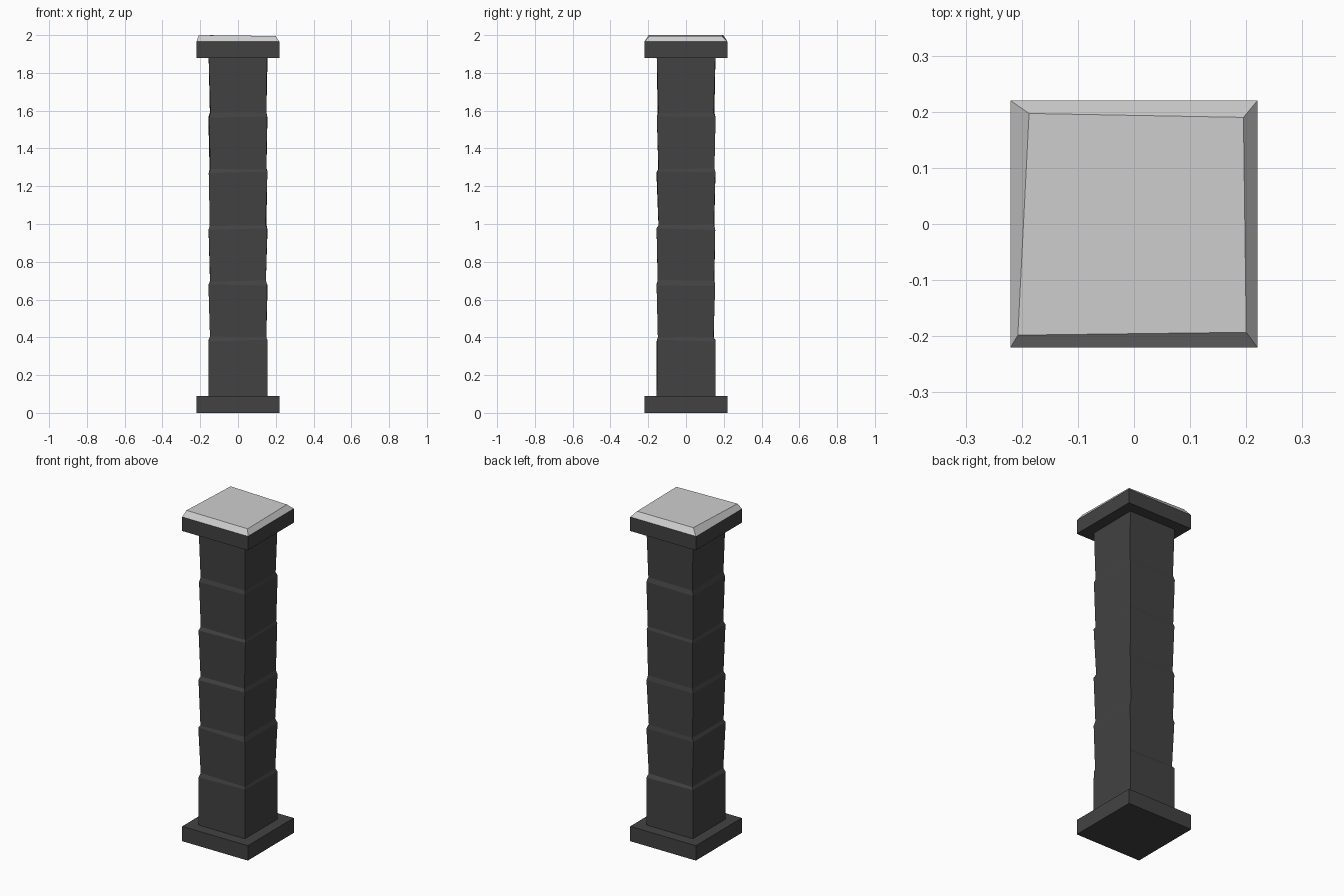
import bpy
import random

random.seed(4)
cube = bpy.data.objects.get("Cube")
if cube:
    bpy.data.objects.remove(cube, do_unlink=True)


def make_material(name, rgb):
    mat = bpy.data.materials.new(name)
    mat.use_nodes = True
    color = (*rgb, 1)
    mat.diffuse_color = color
    mat.node_tree.nodes["Principled BSDF"].inputs["Base Color"].default_value = color
    return mat


dark_stone = make_material("dark stone", (0.055, 0.055, 0.055))
pale_stone = make_material("pale stone", (0.62, 0.62, 0.62))


def square_ring(half, z, wobble=0.0, tilt=0.0):
    """Four corners of a square, each nudged a little for a hand-cut look."""
    def nudge(amount):
        return random.uniform(-amount, amount)
    return [(sx * half + nudge(wobble), sy * half + nudge(wobble), z + nudge(tilt))
            for sx, sy in ((-1, -1), (1, -1), (1, 1), (-1, 1))]


def loft(name, rings, mat):
    """Closed solid through a stack of four-cornered rings."""
    verts = [corner for ring in rings for corner in ring]
    faces = [(3, 2, 1, 0)]
    for base in range(0, len(verts) - 4, 4):
        for i in range(4):
            j = (i + 1) % 4
            faces.append((base + i, base + j, base + 4 + j, base + 4 + i))
    last = len(verts) - 4
    faces.append(tuple(range(last, last + 4)))
    mesh = bpy.data.meshes.new(name)
    mesh.from_pydata(verts, [], faces)
    mesh.materials.append(mat)
    obj = bpy.data.objects.new(name, mesh)
    bpy.context.collection.objects.link(obj)
    return obj


# Plinth and the slab under the cap
slab = 0.22
loft("base_slab", [square_ring(slab, 0), square_ring(slab, 0.09)], dark_stone)
loft("top_slab", [square_ring(slab, 1.88), square_ring(slab, 1.965)], dark_stone)

# Pale cap with an uneven chamfer
cap_top = [(-0.207, -0.198, 2.0), (0.2, -0.193, 1.995),
           (0.195, 0.19, 1.995), (-0.187, 0.197, 2.0)]
loft("pale_cap", [square_ring(slab, 1.965), cap_top], pale_stone)

# Shaft of stacked blocks, each flaring upward to a chamfered top edge
joints = [0.09, 0.395, 0.69, 0.985, 1.285, 1.58, 1.88]
rings = [square_ring(0.155, joints[0])]
for joint in joints[1:-1]:
    rings.append(square_ring(0.155, joint - 0.012, 0.002, 0.005))
    rings.append(square_ring(0.148, joint + 0.008, 0.003, 0.005))
rings.append(square_ring(0.155, joints[-1], 0.002))
loft("block_shaft", rings, dark_stone)
